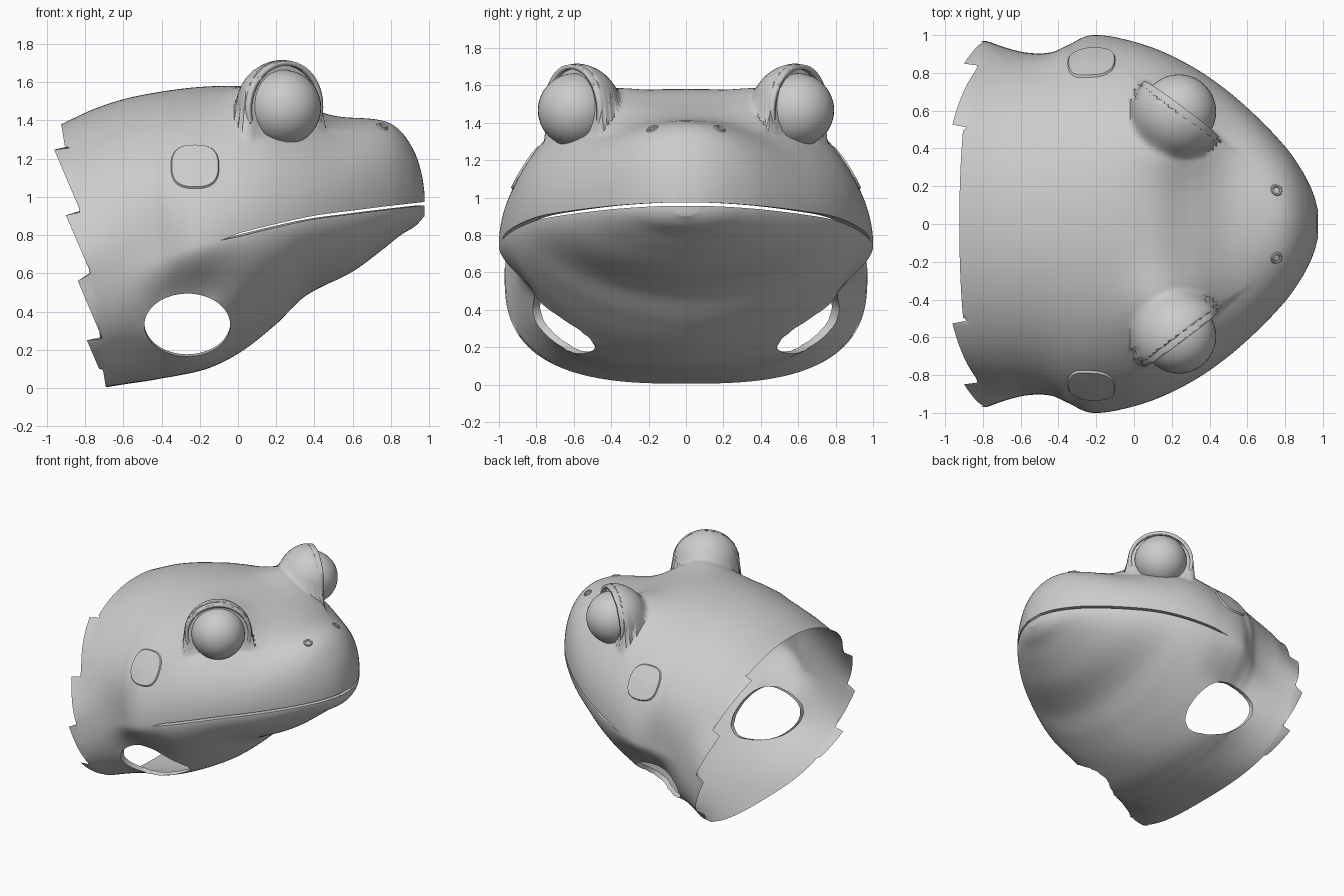
import bpy, bmesh, math
from mathutils import Vector

if "Cube" in bpy.data.objects:
    bpy.data.objects.remove(bpy.data.objects["Cube"])

grey = bpy.data.materials.new("plain grey")
grey.diffuse_color = (0.6, 0.6, 0.6, 1)
grey.use_nodes = True
grey.node_tree.nodes["Principled BSDF"].inputs["Base Color"].default_value = grey.diffuse_color


def curve(*pts):
    """Smooth function through (x, value) points."""
    def slope(i):
        a, b = pts[max(i - 1, 0)], pts[min(i + 1, len(pts) - 1)]
        return (b[1] - a[1]) / (b[0] - a[0])

    def f(x):
        x = min(max(x, pts[0][0]), pts[-1][0])
        i = max(j for j in range(len(pts) - 1) if pts[j][0] <= x)
        (x0, a), (x1, b) = pts[i], pts[i + 1]
        h = x1 - x0
        t = (x - x0) / h
        return (a * (2*t**3 - 3*t*t + 1) + slope(i) * h * (t**3 - 2*t*t + t)
                + b * (3*t*t - 2*t**3) + slope(i + 1) * h * (t**3 - t*t))
    return f


# Head profiles along its length
top = curve((-.9, 1.38), (-.7, 1.47), (-.5, 1.53), (-.2, 1.575), (.1, 1.57), (.3, 1.495), (.5, 1.425),
            (.75, 1.4), (.85, 1.345), (.93, 1.22), (.965, 1.1), (.975, 1.02))
bottom = curve((-.9, .005), (-.7, .025), (-.5, .045), (-.2, .09), (0, .18), (.2, .335), (.35, .48),
               (.6, .61), (.75, .72), (.85, .8), (.93, .85), (.975, .9))
width = curve((-.9, .97), (-.75, .93), (-.6, .905), (-.45, .91), (-.35, .95), (-.22, 1), (0, .965), (.2, .89),
              (.4, .775), (.6, .615), (.8, .41), (.9, .265), (.95, .16), (.975, .07))
fuller = curve((-.9, -.07), (-.7, 0), (-.4, .05), (-.3, .01), (-.2, -.02), (0, -.01), (.2, 0))
mouth = curve((-.9, .6), (-.5, .66), (-.3, .72), (-.1, .77), (0, .8), (.2, .85), (.4, .893), (.6, .92),
              (.8, .945), (.975, .965))
low_pow = curve((-.9, 2.8), (-.6, 2.4), (-.3, 2.1), (0, 1.8), (.975, 2))
UP = 2.1
EYE = Vector((.238, .595, 1.467))


def smooth(t):
    t = min(max(t, 0), 1)
    return t * t * (3 - 2 * t)


def eye_mound(x, y, z):
    """Raise the skin into a dome behind the eye, dropping off at the lid line."""
    y = abs(y)
    beyond = .6 * x + .8 * y - .63
    keep = 1 - smooth((beyond + .015) / .03)
    skirt = .1 * math.exp(-((x - .2) ** 2 + (y - .47) ** 2) / .05)
    raised = z + skirt
    d2 = (x - EYE.x) ** 2 + (y - EYE.y) ** 2
    if d2 < .25 ** 2:
        dome = EYE.z + math.sqrt(.25 ** 2 - d2)
        mix = max(.06 - abs(dome - raised), 0)
        raised = max(dome, raised) + mix * mix / .24
    return z + (raised - z) * keep


def upper_width(u, s):
    return width(u) + fuller(u) * smooth(s * 2)


def section(u, a, upper):
    """Point on the head: station u, angle a from one mouth edge to the other."""
    n = UP if upper else low_pow(u)
    c, s = math.cos(a), max(math.sin(a), 0)
    gap = .009 * smooth((u + .1) / .12) * (1 if upper else -1)
    m = mouth(u) + gap
    h = s ** (2 / n)
    y = -math.copysign(abs(c) ** (2 / n), c) * (upper_width(u, s) if upper else width(u))
    z = m + ((top(u) if upper else bottom(u)) - m) * h
    if upper:
        if abs(u - .2) < .5:
            z = z + (eye_mound(u, y, z) - z) * smooth(s * 3)
    else:                            # flattened armpit
        y *= 1 + math.exp(-((u + .27) / .22) ** 2) * (.23 * smooth((h - .4) / .5) - .13 * smooth(h / .4))
    x = u
    if u < -.3:                      # slanted neck opening
        x = -.3 + (-.3 - u) / .6 * (-.39 - .17 * z)
    return Vector((x, y, z))


def finish(bm, name, angle=40):
    me = bpy.data.meshes.new(name)
    bm.to_mesh(me)
    bm.free()
    me.materials.append(grey)
    ob = bpy.data.objects.new(name, me)
    bpy.context.collection.objects.link(ob)
    bpy.context.view_layer.objects.active = ob
    ob.select_set(True)
    bpy.ops.object.shade_smooth_by_angle(angle=math.radians(angle))
    ob.select_set(False)
    return ob


# Head skin: upper head and lower jaw sheets welded behind the mouth corners
SEG = 140
stations = [-.9 + .02 * i for i in range(86)] + [.82, .84, .86, .88, .9, .915, .93, .945, .955, .965, .972, .975]
bm = bmesh.new()
for upper in (True, False):
    rows = []
    for k, u in enumerate(stations):
        pts = [section(u, math.pi * i / SEG, upper) for i in range(SEG + 1)]
        if k == 0:                   # torn, saw-toothed neck edge
            for p in pts:
                if abs(p.y) > .5 and p.z > .1:
                    p.x += .025 - .085 * (1 - ((1.25 - p.z) / .33) % 1)
        for end, at in ((pts[0], 0), (pts[-1], len(pts) + 1)):
            roll = smooth((u + .1) / .12)   # lip turned inward
            pts.insert(at, Vector((end.x - .04 * roll, end.y * (1 - .06 * roll), end.z)))
        rows.append([bm.verts.new(p) for p in pts])
    for r0, r1 in zip(rows, rows[1:]):
        for i in range(len(r0) - 1):
            q = (r0[i], r0[i + 1], r1[i + 1], r1[i])
            bm.faces.new(q if upper else q[::-1])
    cap = rows[-1][1:-1]
    bm.faces.new(cap if upper else cap[::-1])
bmesh.ops.remove_doubles(bm, verts=bm.verts, dist=.0008)
bmesh.ops.dissolve_degenerate(bm, edges=bm.edges, dist=.0005)

# Leg holes with a short inner sleeve
HX, HZ, RX, RZ = -.265, .33, .225, .165


def hole_r(p):
    return math.hypot((p.x - HX) / RX, (p.z - HZ) / RZ)


bmesh.ops.delete(bm, context='FACES', geom=[
    f for f in bm.faces if abs(f.calc_center_median().y) > .4 and hole_r(f.calc_center_median()) < 1])
rim = [e for e in bm.edges if e.is_boundary and all(
    abs(v.co.y) > .38 and hole_r(v.co) < 1.35 for v in e.verts)]
loop = {v for e in rim for v in e.verts}
for v in loop:
    r = hole_r(v.co)
    v.co.x, v.co.z = HX + (v.co.x - HX) / r, HZ + (v.co.z - HZ) / r
for _ in range(3):                   # even out the rim
    mean = {v: sum((e.other_vert(v).co for e in v.link_edges if e.is_boundary), Vector()) / 2 for v in loop}
    for v, m in mean.items():
        v.co = v.co.lerp(m, .5)
sleeve = bmesh.ops.extrude_edge_only(bm, edges=rim)["geom"]
for v in (g for g in sleeve if isinstance(g, bmesh.types.BMVert)):
    v.co.y -= math.copysign(.04, v.co.y)
    v.co.z += .012
bmesh.ops.recalc_face_normals(bm, faces=bm.faces)
finish(bm, "head_skin", 50)

for side, tag in ((-1, "right"), (1, "left")):
    centre = Vector((EYE.x, side * EYE.y, EYE.z))

    # Eyeball
    bm = bmesh.new()
    bmesh.ops.create_uvsphere(bm, u_segments=40, v_segments=24, radius=.197)
    bmesh.ops.translate(bm, verts=bm.verts, vec=centre)
    finish(bm, tag + "_eyeball")

    # Eyelid hood: half shell behind the eyeball, cut along a slanted line above the cheek
    bm = bmesh.new()
    bmesh.ops.create_uvsphere(bm, u_segments=48, v_segments=32, radius=.246)
    bmesh.ops.translate(bm, verts=bm.verts, vec=centre)
    out = Vector((.6, side * .8, -.05))
    for co, no in ((centre + out * .02, out), (Vector((0, 0, 1.38)), Vector((0, 0, -1)))):
        bmesh.ops.bisect_plane(bm, geom=bm.verts[:] + bm.edges[:] + bm.faces[:], clear_outer=True,
                               plane_co=co, plane_no=no)
    lid = finish(bm, tag + "_eyelid")
    lid.modifiers.new("thickness", 'SOLIDIFY').thickness = .025

    # Eardrum: thin rounded-square plate laid on the cheek
    bm = bmesh.new()
    rings = []
    for r, lift in ((0, .008), (.4, .008), (.75, .008), (.93, .009), (1, -.006)):
        ring = []
        for i in range(32):
            a = math.tau * i / 32
            c, s = math.cos(a), math.sin(a)
            x = -.225 + .13 * r * math.copysign(abs(c) ** .75, c)
            z = 1.158 + .118 * r * math.copysign(abs(s) ** .75, s)
            h = (z - mouth(x)) / (top(x) - mouth(x))
            y = upper_width(x, h ** (UP / 2)) * (1 - h ** UP) ** (1 / UP)
            ring.append(bm.verts.new((x, side * (y + lift), z + lift * .6)))
        rings.append(ring)
    for r0, r1 in zip(rings, rings[1:]):
        for i in range(32):
            bm.faces.new((r0[i], r0[i - 1], r1[i - 1], r1[i]))
    bmesh.ops.remove_doubles(bm, verts=bm.verts, dist=.0002)
    bmesh.ops.recalc_face_normals(bm, faces=bm.faces)
    finish(bm, tag + "_eardrum")

    # Nostril ring
    h = top(.755) - mouth(.755)
    z = mouth(.755) + h * (1 - (.18 / width(.755)) ** UP) ** (1 / UP)
    bpy.ops.mesh.primitive_torus_add(major_radius=.024, minor_radius=.009, major_segments=20, minor_segments=8,
                                     location=(.755, side * .18, z), rotation=(-side * .35, .4, 0))
    nostril = bpy.context.object
    nostril.name = tag + "_nostril"
    nostril.data.materials.append(grey)
    bpy.ops.object.shade_smooth_by_angle()
    nostril.select_set(False)
